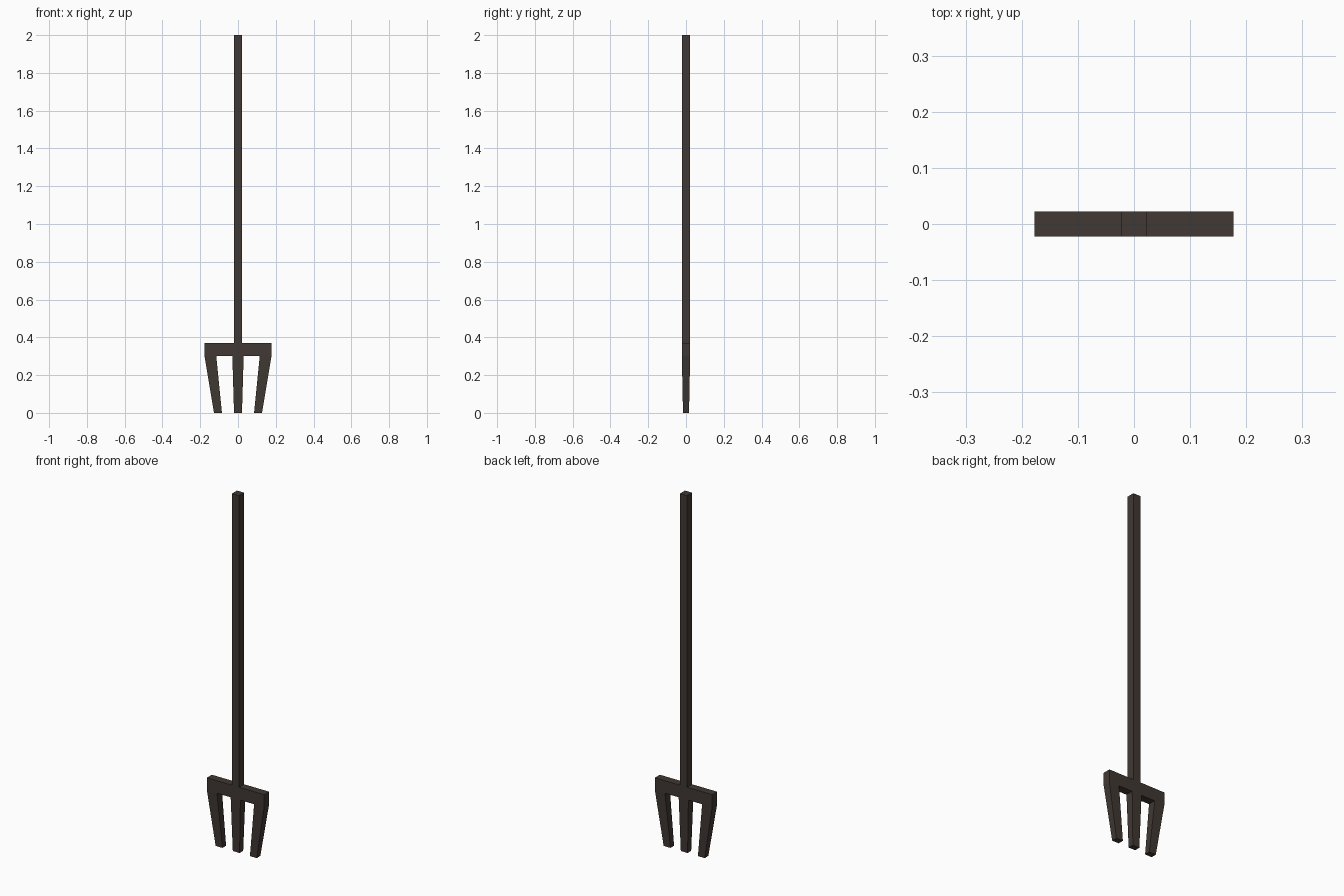
import bpy, bmesh
from mathutils import Vector

if "Cube" in bpy.data.objects:
    bpy.data.objects.remove(bpy.data.objects["Cube"])

HALF = 0.022           # half thickness of shaft and crossbar
BAR_LOW, BAR_TOP = 0.30, 0.37

mat = bpy.data.materials.new("dark_wood")
mat.diffuse_color = (0.052, 0.040, 0.033, 1)
mat.use_nodes = True
mat.node_tree.nodes["Principled BSDF"].inputs["Base Color"].default_value = mat.diffuse_color


def finish(name, bm):
    bmesh.ops.recalc_face_normals(bm, faces=bm.faces[:])
    mesh = bpy.data.meshes.new(name)
    bm.to_mesh(mesh)
    bm.free()
    mesh.materials.append(mat)
    obj = bpy.data.objects.new(name, mesh)
    bpy.context.collection.objects.link(obj)


# Shaft: square pole standing on the crossbar
bm = bmesh.new()
bmesh.ops.create_cube(bm, size=1)
bmesh.ops.scale(bm, vec=(2 * HALF, 2 * HALF, 2 - BAR_TOP), verts=bm.verts)
bmesh.ops.translate(bm, vec=(0, 0, (2 + BAR_TOP) / 2), verts=bm.verts)
finish("shaft", bm)

# Fork head: crossbar split into five spans, three of them extruded into tines
bm = bmesh.new()
stations = [-0.177, -0.115, -0.03, 0.03, 0.115, 0.177]
rings = [[bm.verts.new((x, y, z)) for y, z in
          ((-HALF, BAR_LOW), (HALF, BAR_LOW), (HALF, BAR_TOP), (-HALF, BAR_TOP))]
         for x in stations]
bm.faces.new(rings[0])
bm.faces.new(rings[-1])
undersides = []
for a, b in zip(rings, rings[1:]):
    sides = [bm.faces.new((a[i], a[(i + 1) % 4], b[(i + 1) % 4], b[i]))
             for i in range(4)]
    undersides.append(sides[0])

# Tines: taper towards the tip, outer pair leaning inwards
for span, left, right in ((0, -0.127, -0.085), (2, -0.021, 0.021), (4, 0.085, 0.127)):
    tip = bmesh.ops.extrude_discrete_faces(bm, faces=[undersides[span]])["faces"][0]
    mid = tip.calc_center_median().x
    for v in tip.verts:
        v.co = Vector((left if v.co.x < mid else right,
                       0.016 if v.co.y > 0 else -0.016, 0))
finish("fork_head", bm)
